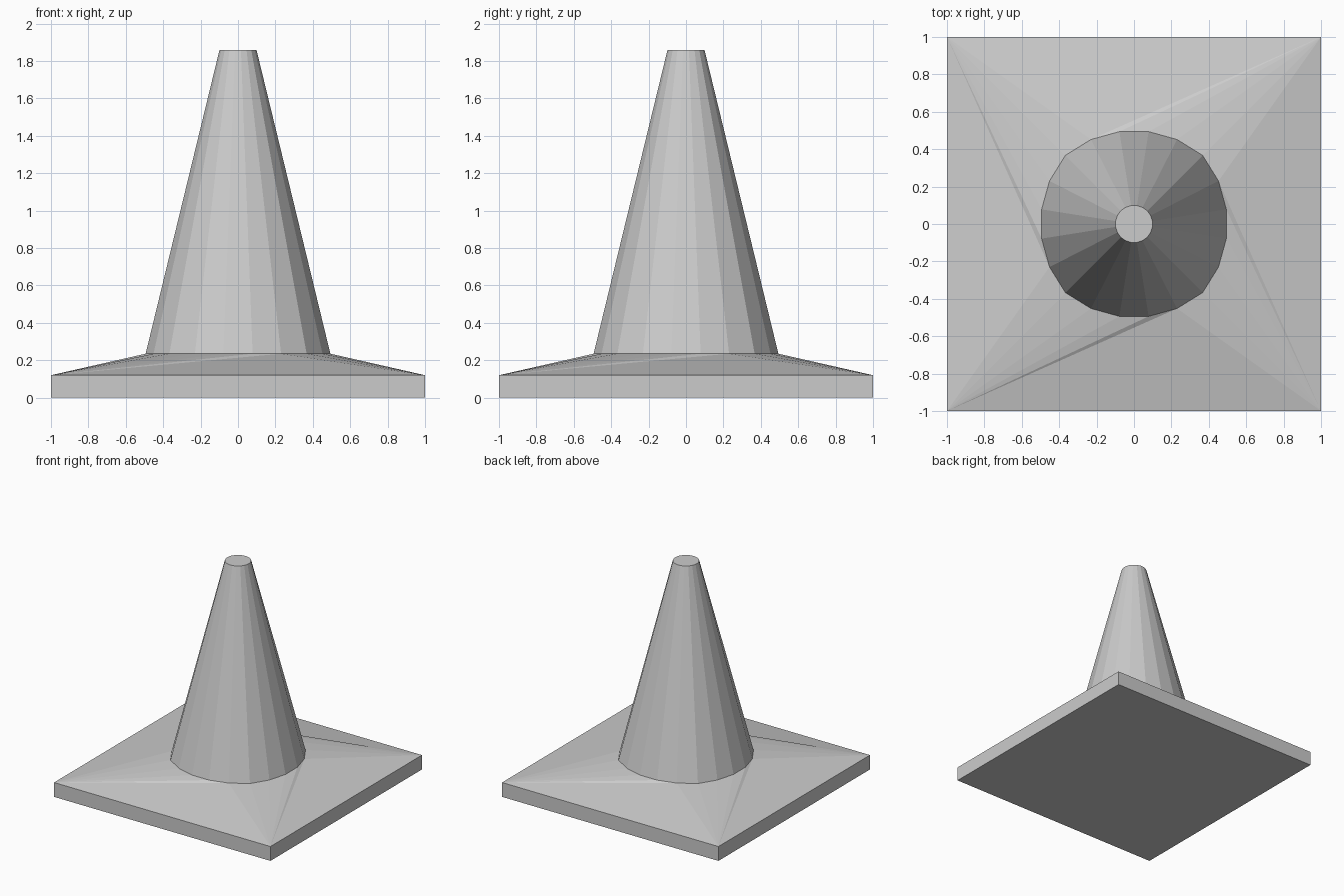
import bpy, bmesh, math

if "Cube" in bpy.data.objects:
    bpy.data.objects.remove(bpy.data.objects["Cube"])

grey = bpy.data.materials.new("plain grey")
grey.diffuse_color = (0.6, 0.6, 0.6, 1)
grey.use_nodes = True
grey.node_tree.nodes["Principled BSDF"].inputs["Base Color"].default_value = grey.diffuse_color

SIDES = 20
BASE_Z, RING_Z, TOP_Z = 0.12, 0.235, 1.86


def ring_points(radii, z):
    """20 points starting at 45 degrees; radii repeat every quarter turn."""
    pts = []
    for i in range(SIDES):
        a = math.radians(45 + 18 * i)
        r = radii[i % 5]
        pts.append((r * math.cos(a), r * math.sin(a), z))
    return pts


bm = bmesh.new()
corners = [(1, 1), (-1, 1), (-1, -1), (1, -1)]
low = [bm.verts.new((x, y, 0)) for x, y in corners]
rim = [bm.verts.new((x, y, BASE_Z)) for x, y in corners]
foot = [bm.verts.new(p) for p in ring_points((0.519, 0.507, 0.5, 0.5, 0.507), RING_Z)]
tip = [bm.verts.new(p) for p in ring_points((0.1,) * 5, TOP_Z)]

# Square slab: underside and walls
bm.faces.new(low[::-1])
for q in range(4):
    n = (q + 1) % 4
    bm.faces.new((low[q], low[n], rim[n], rim[q]))
    # Sloped collar from the slab rim to the foot of the cone
    f = [foot[(5 * q + k) % SIDES] for k in range(6)]
    for k in range(4):
        bm.faces.new((rim[q], f[k + 1], f[k]))
    bm.faces.new((rim[q], rim[n], f[4]))
    bm.faces.new((rim[n], f[5], f[4]))

# Cone walls and flat tip
for i in range(SIDES):
    j = (i + 1) % SIDES
    bm.faces.new((foot[i], foot[j], tip[j], tip[i]))
bm.faces.new(tip)

bmesh.ops.recalc_face_normals(bm, faces=bm.faces)
mesh = bpy.data.meshes.new("traffic_cone")
bm.to_mesh(mesh)
bm.free()
mesh.materials.append(grey)
bpy.context.collection.objects.link(bpy.data.objects.new("traffic_cone", mesh))
